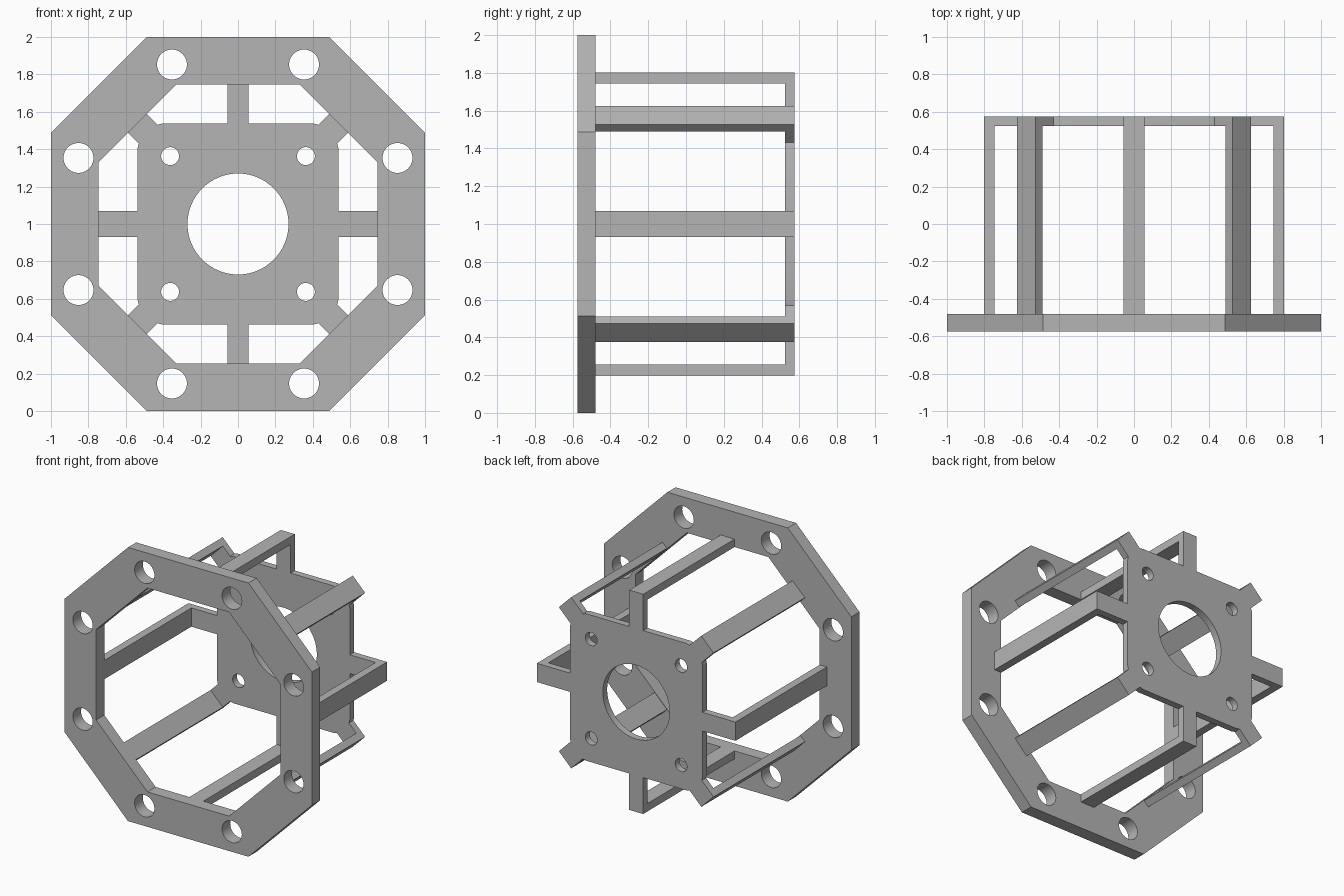
import bpy
from math import sin, cos, pi, radians, sqrt
from mathutils import Matrix, Vector

cube = bpy.data.objects.get("Cube")
if cube:
    bpy.data.objects.remove(cube, do_unlink=True)

GREY = (0.46, 0.46, 0.46, 1)
grey = bpy.data.materials.new("plain_grey")
grey.use_nodes = True
grey.diffuse_color = GREY
grey.node_tree.nodes["Principled BSDF"].inputs["Base Color"].default_value = GREY

CENTRE_Z = 1.0
RING_FRONT, RING_BACK = -0.575, -0.48
PLATE_FRONT, PLATE_BACK = 0.525, 0.575


def mirrored(quadrant):
    """Closed outline from the points of one quadrant."""
    upper = quadrant + [(-x, z) for x, z in reversed(quadrant)]
    return upper + [(-x, -z) for x, z in upper]


def circle(cx, cz, r, n):
    return [(cx + r * cos(2 * pi * i / n), cz + r * sin(2 * pi * i / n)) for i in range(n)]


def flat_part(name, loops, y0, y1):
    """Extruded sheet; every loop after the first is a hole."""
    curve = bpy.data.curves.new(name, "CURVE")
    curve.dimensions = "2D"
    curve.fill_mode = "BOTH"
    curve.extrude = (y1 - y0) / 2
    for loop in loops:
        spline = curve.splines.new("POLY")
        spline.points.add(len(loop) - 1)
        for point, (x, z) in zip(spline.points, loop):
            point.co = (x, z, 0, 1)
        spline.use_cyclic_u = True
    obj = bpy.data.objects.new(name, curve)
    bpy.context.collection.objects.link(obj)
    obj.rotation_euler.x = radians(90)
    obj.location = (0, (y0 + y1) / 2, CENTRE_Z)
    curve.materials.append(grey)
    bpy.ops.object.select_all(action="DESELECT")
    obj.select_set(True)
    bpy.context.view_layer.objects.active = obj
    bpy.ops.object.convert(target="MESH")
    # join walls to caps so the edges are shared
    bpy.ops.object.mode_set(mode="EDIT")
    bpy.ops.mesh.select_all(action="SELECT")
    bpy.ops.mesh.remove_doubles(threshold=0.0005)
    bpy.ops.mesh.normals_make_consistent(inside=False)
    bpy.ops.object.mode_set(mode="OBJECT")
    bpy.ops.object.shade_smooth_by_angle(angle=radians(30))
    return obj


def bar(name, angle, inner, outer, width):
    """Long bar joining the ring to the tip of a plate arm."""
    bpy.ops.mesh.primitive_cube_add(size=1)
    obj = bpy.context.object
    obj.name = name
    size = Vector((outer - inner, PLATE_FRONT - RING_BACK, width))
    obj.data.transform(Matrix.Diagonal((*size, 1)))
    mid = (inner + outer) / 2
    obj.location = (mid * cos(angle), (RING_BACK + PLATE_FRONT) / 2, CENTRE_Z + mid * sin(angle))
    obj.rotation_euler.y = -angle
    obj.data.materials.append(grey)


# Octagonal mounting ring with eight bolt holes
ring_holes = [circle(0.923 * cos(a), 0.923 * sin(a), 0.08, 40)
              for a in (radians(22.5 + 45 * i) for i in range(8))]
flat_part("mounting_ring",
          [mirrored([(1, 0.487), (0.487, 1)]), mirrored([(0.745, 0.33), (0.33, 0.745)])] + ring_holes,
          RING_FRONT, RING_BACK)

# Square back plate with eight arms, a centre bore and four screw holes
SIDE_W, TOP_W, DIAG_W = 0.137, 0.113, 0.14
ARM, DIAG_IN, DIAG_OUT = 0.803, 0.763, 0.814
s, t, d = SIDE_W / 2, TOP_W / 2, DIAG_W / 2 / sqrt(2)
tip = DIAG_OUT / sqrt(2)
quadrant = [(ARM, s), (0.537, s), (0.537, 0.405), (0.53, 0.53 - 2 * d), (tip + d, tip - d),
            (tip - d, tip + d), (0.53 - 2 * d, 0.53), (0.405, 0.537), (t, 0.537), (t, ARM)]
screws = [circle(0.363 * i, 0.363 * j, 0.048, 32) for i in (-1, 1) for j in (-1, 1)]
flat_part("back_plate", [mirrored(quadrant), circle(0, 0, 0.27, 64)] + screws,
          PLATE_FRONT, PLATE_BACK)

# Eight connecting bars
names = ["left", "upper_left", "top", "upper_right", "right", "lower_right", "bottom", "lower_left"]
for i, name in enumerate(names):
    if i % 2:
        bar(name + "_bar", i * pi / 4, DIAG_IN, DIAG_OUT, DIAG_W)
    else:
        bar(name + "_bar", i * pi / 4, 0.745, ARM, TOP_W if i % 4 else SIDE_W)
